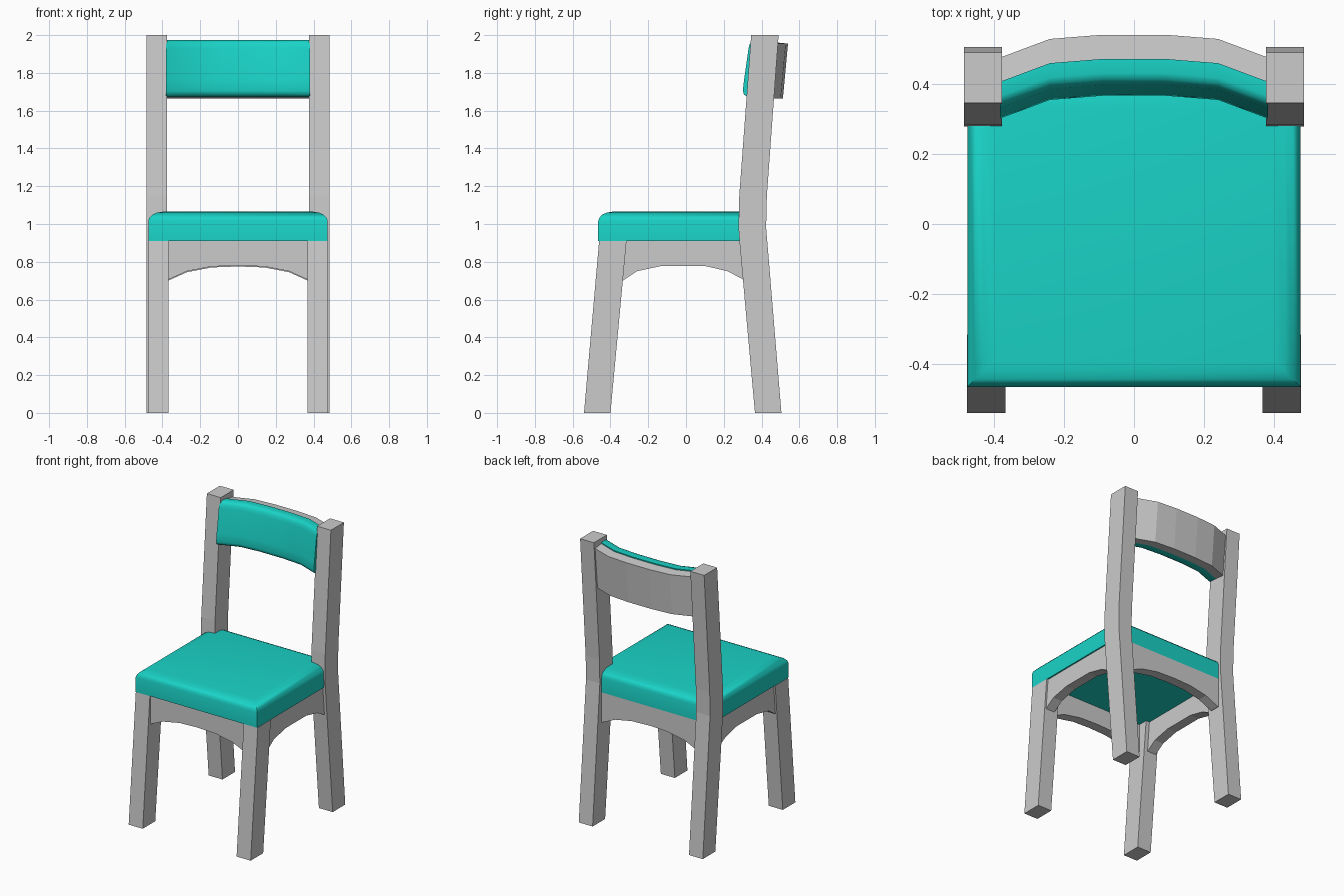
import bpy, bmesh

if "Cube" in bpy.data.objects:
    bpy.data.objects.remove(bpy.data.objects["Cube"])

teal = bpy.data.materials.new("teal_fabric")
teal.diffuse_color = (0.01, 0.65, 0.57, 1)
teal.use_nodes = True
teal.node_tree.nodes["Principled BSDF"].inputs["Base Color"].default_value = teal.diffuse_color


def loft(name, rings, mat=None, smooth=False):
    """Skin a list of equal-length closed rings and cap both ends."""
    bm = bmesh.new()
    vs = [[bm.verts.new(p) for p in r] for r in rings]
    n = len(vs[0])
    for a, b in zip(vs, vs[1:]):
        for i in range(n):
            j = (i + 1) % n
            bm.faces.new((a[i], a[j], b[j], b[i]))
    bm.faces.new(vs[0][::-1])
    bm.faces.new(vs[-1])
    bmesh.ops.recalc_face_normals(bm, faces=bm.faces)
    me = bpy.data.meshes.new(name)
    bm.to_mesh(me)
    bm.free()
    ob = bpy.data.objects.new(name, me)
    bpy.context.collection.objects.link(ob)
    if mat:
        me.materials.append(mat)
    if smooth:
        bpy.ops.object.select_all(action='DESELECT')
        ob.select_set(True)
        bpy.context.view_layer.objects.active = ob
        bpy.ops.object.shade_smooth_by_angle(angle=0.8)
    return ob


def side_prism(name, profile, x0, x1):
    """Extrude a (y, z) profile along x and mirror it to the other side."""
    ob = loft(name, [[(x, y, z) for y, z in profile] for x in (x0, x1)])
    ob.modifiers.new("mirror", 'MIRROR')
    return ob


def cross_apron(name, profile, y0, y1):
    """Extrude an (x, z) profile along y."""
    return loft(name, [[(x, y, z) for x, z in profile] for y in (y0, y1)])


# Legs: straight splayed front pair, bent back pair running up as posts
side_prism("front_leg", [(-.54, 0), (-.40, 0), (-.315, .91), (-.46, .91)], .367, .477)
side_prism("back_leg", [(.365, 0), (.505, 0), (.43, .91), (.424, .98), (.428, 1.15),
                        (.49, 2), (.345, 2), (.282, 1.15), (.278, .98), (.283, .91)],
           .377, .485)

# Arched aprons on all four sides
side_prism("side_apron", [(-.38, .91), (-.38, .70), (-.335, .70), (-.26, .75), (-.13, .778),
                          (.10, .778), (.22, .75), (.305, .705), (.37, .705), (.37, .91)],
           .395, .465)
half = [(.14, .775), (.27, .75), (.37, .705), (.40, .705), (.40, .91)]
arch = [(-x, z) for x, z in half[::-1]] + [(0, .78)] + half
cross_apron("front_apron", arch, -.452, -.382)
cross_apron("back_apron", [(x, z - .005 if z < .9 else z) for x, z in arch], .335, .405)

# Seat cushion with a rounded upper rim
X, Y0, Y1 = .475, -.465, .405
rings = []
for d, z in [(0, .91), (0, 1.015), (.006, 1.033), (.022, 1.05), (.045, 1.06), (.075, 1.065)]:
    rings.append([(-X + d, Y0 + d, z), (X - d, Y0 + d, z),
                  (X - d, Y1 - d, z), (-X + d, Y1 - d, z)])
loft("seat", rings, teal, True)

# Curved backrest: section swept along a shallow arc between the posts
arc = [(-.382, -.065), (-.24, -.012), (-.09, 0), (.09, 0), (.24, -.012), (.382, -.065)]


def sweep(name, section, mat=None, smooth=False):
    return loft(name, [[(x, y + dy, z) for y, z in section] for x, dy in arc], mat, smooth)


sweep("backrest_board", [(.443, 1.672), (.513, 1.665), (.54, 1.955), (.47, 1.962)])
sweep("backrest_pad", [(.443, 1.672), (.39, 1.675), (.372, 1.685), (.366, 1.705), (.372, 1.76),
                       (.396, 1.93), (.402, 1.952), (.413, 1.968), (.43, 1.973), (.471, 1.97)],
      teal, True)
